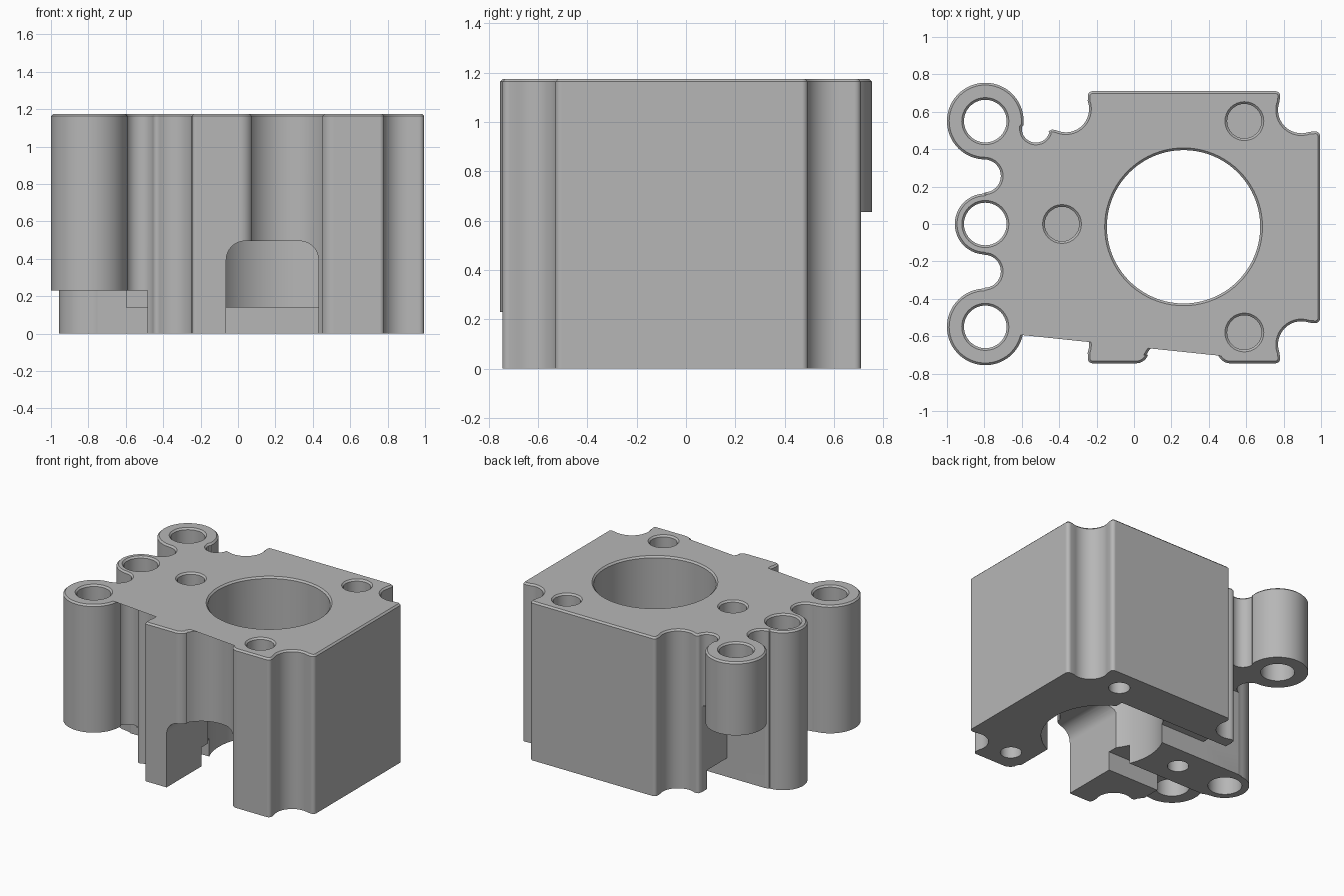
import bpy
import bmesh
from math import sin, cos, radians, pi

HEIGHT = 1.175
EDGE = 0.012

if "Cube" in bpy.data.objects:
    bpy.data.objects.remove(bpy.data.objects["Cube"], do_unlink=True)

grey = bpy.data.materials.new("plain grey")
grey.use_nodes = True
colour = (0.47, 0.47, 0.47, 1)
grey.diffuse_color = colour
grey.node_tree.nodes["Principled BSDF"].inputs["Base Color"].default_value = colour


def arc(cx, cy, r, start, end, step=9):
    n = max(3, round(abs(end - start) / step))
    angles = [radians(start + (end - start) * i / n) for i in range(n + 1)]
    return [(cx + r * cos(a), cy + r * sin(a)) for a in angles]


def make_object(name, bm):
    bmesh.ops.recalc_face_normals(bm, faces=bm.faces)
    mesh = bpy.data.meshes.new(name)
    bm.to_mesh(mesh)
    bm.free()
    mesh.materials.append(grey)
    obj = bpy.data.objects.new(name, mesh)
    bpy.context.collection.objects.link(obj)
    return obj


def cut(target, cutter):
    cutter.hide_render = True
    mod = target.modifiers.new("cut", "BOOLEAN")
    mod.operation = "DIFFERENCE"
    mod.solver = "EXACT"
    mod.object = cutter
    bpy.context.view_layer.objects.active = target
    bpy.ops.object.modifier_apply(modifier=mod.name)
    bpy.data.objects.remove(cutter, do_unlink=True)


def box(name, x0, x1, y0, y1, z1, rounding=0):
    bm = bmesh.new()
    bmesh.ops.create_cube(bm, size=1)
    low = -0.1 if name != "rear_boss_relief" else -0.2
    for v in bm.verts:
        v.co = (x1 if v.co.x > 0 else x0, y1 if v.co.y > 0 else y0,
                z1 if v.co.z > 0 else low)
    if rounding:
        # round the two upper edges that run front to back
        edges = [e for e in bm.edges if all(v.co.z > 0 for v in e.verts)
                 and abs(e.verts[0].co.x - e.verts[1].co.x) < 0.001]
        bmesh.ops.bevel(bm, geom=edges, offset=rounding, segments=8,
                        profile=0.5, affect="EDGES")
    return make_object(name, bm)


def bore(name, x, y, profile, sides):
    """Turned cutter: profile is a list of (radius, height)."""
    bm = bmesh.new()
    rings = [[bm.verts.new((x + r * cos(2 * pi * i / sides),
                            y + r * sin(2 * pi * i / sides), z))
              for i in range(sides)] for r, z in profile]
    for low, high in zip(rings, rings[1:]):
        for i in range(sides):
            j = (i + 1) % sides
            bm.faces.new((low[i], low[j], high[j], high[i]))
    bm.faces.new(rings[0][::-1])
    bm.faces.new(rings[-1])
    return make_object(name, bm)


def flared(r, low):
    return [(r, low), (r, HEIGHT - EDGE), (r + EDGE, HEIGHT),
            (r + EDGE, HEIGHT + 0.1)]


# Body outline, counter-clockwise from the front groove
outline = (
    arc(0.01, -0.675, 0.07, -90, -22) + arc(0.262, -0.80, 0.22, 152, 28, 6)
    + arc(0.515, -0.675, 0.07, 202, 270)
    # corner scallops on the +x side
    + arc(0.757, -0.72, 0.025, -90, 10, 20) + arc(0.895, -0.645, 0.125, 200, 70)
    + arc(0.97, -0.505, 0.025, -100, 0, 20) + arc(0.97, 0.47, 0.025, 0, 100, 20)
    + arc(0.895, 0.61, 0.125, -70, -200) + arc(0.757, 0.685, 0.025, -10, 90, 20)
    # rear scallop
    + arc(-0.222, 0.685, 0.025, 90, 190, 20) + arc(-0.365, 0.615, 0.125, 20, -115)
    + arc(-0.435, 0.48, 0.025, 65, 150, 20) + arc(-0.525, 0.51, 0.075, -15, -186)
    # three rod bosses with round pockets between them
    + arc(-0.795, 0.55, 0.205, -6, 268, 6) + arc(-0.80, 0.257, 0.088, 88, -88)
    + arc(-0.795, 0, 0.163, 92, 268, 6) + arc(-0.80, -0.253, 0.088, 88, -88)
    + arc(-0.795, -0.55, 0.205, 92, 365, 6)
    # front scallop
    + arc(-0.525, -0.54, 0.075, 186, 15) + arc(-0.43, -0.51, 0.025, 210, 295, 20)
    + arc(-0.365, -0.645, 0.125, 115, -20) + arc(-0.222, -0.72, 0.025, 170, 270, 20)
)

bm = bmesh.new()
base = bm.faces.new([bm.verts.new((x, y, 0)) for x, y in outline])
grown = bmesh.ops.extrude_face_region(bm, geom=[base])["geom"]
for v in grown:
    if isinstance(v, bmesh.types.BMVert):
        v.co.z = HEIGHT
bmesh.ops.remove_doubles(bm, verts=bm.verts, dist=0.002)
bmesh.ops.recalc_face_normals(bm, faces=bm.faces)
rim = [e for e in bm.edges if all(v.co.z > 1 for v in e.verts)]
bmesh.ops.bevel(bm, geom=rim, offset=EDGE, segments=1, affect="EDGES")
body = make_object("motor_mount_body", bm)

# Reliefs under the rear and front bosses
cut(body, box("rear_boss_relief", -1.2, -0.46, 0.175, 1, 0.635))
cut(body, box("front_boss_relief", -1.2, -0.485, -1, -0.33, 0.23))
cut(body, box("front_boss_inner_relief", -1.2, -0.6, -0.331, -0.18, 0.23))

# Shallow channels across the underside
cut(body, box("front_channel", -1.2, 0.265, -0.335, -0.18, 0.14))
cut(body, box("rear_channel", -1.2, 0.45, 0.175, 0.41, 0.14))

# Arched opening in the front, leading into the main bore
cut(body, box("front_opening", -0.063, 0.43, -1, -0.1, 0.495, 0.1))

# Main bore, rod holes and counterbored screw holes
cut(body, bore("main_bore", 0.265, -0.015, flared(0.41, -0.15), 80))
for y in (-0.55, 0, 0.55):
    cut(body, bore("rod_hole", -0.795, y, flared(0.114, -0.15), 40))
for x, y in ((0.59, 0.55), (0.59, -0.58), (-0.385, 0)):
    cut(body, bore("screw_head_hole", x, y, flared(0.092, 0.32), 32))
    cut(body, bore("screw_hole", x, y, [(0.072, -0.15), (0.072, 0.3)], 32))

# Smooth round walls, keep machined edges sharp
bpy.ops.object.select_all(action="DESELECT")
body.select_set(True)
bpy.context.view_layer.objects.active = body
bpy.ops.object.shade_smooth_by_angle(angle=radians(28))
weighted = body.modifiers.new("even_shading", "WEIGHTED_NORMAL")
weighted.keep_sharp = True
